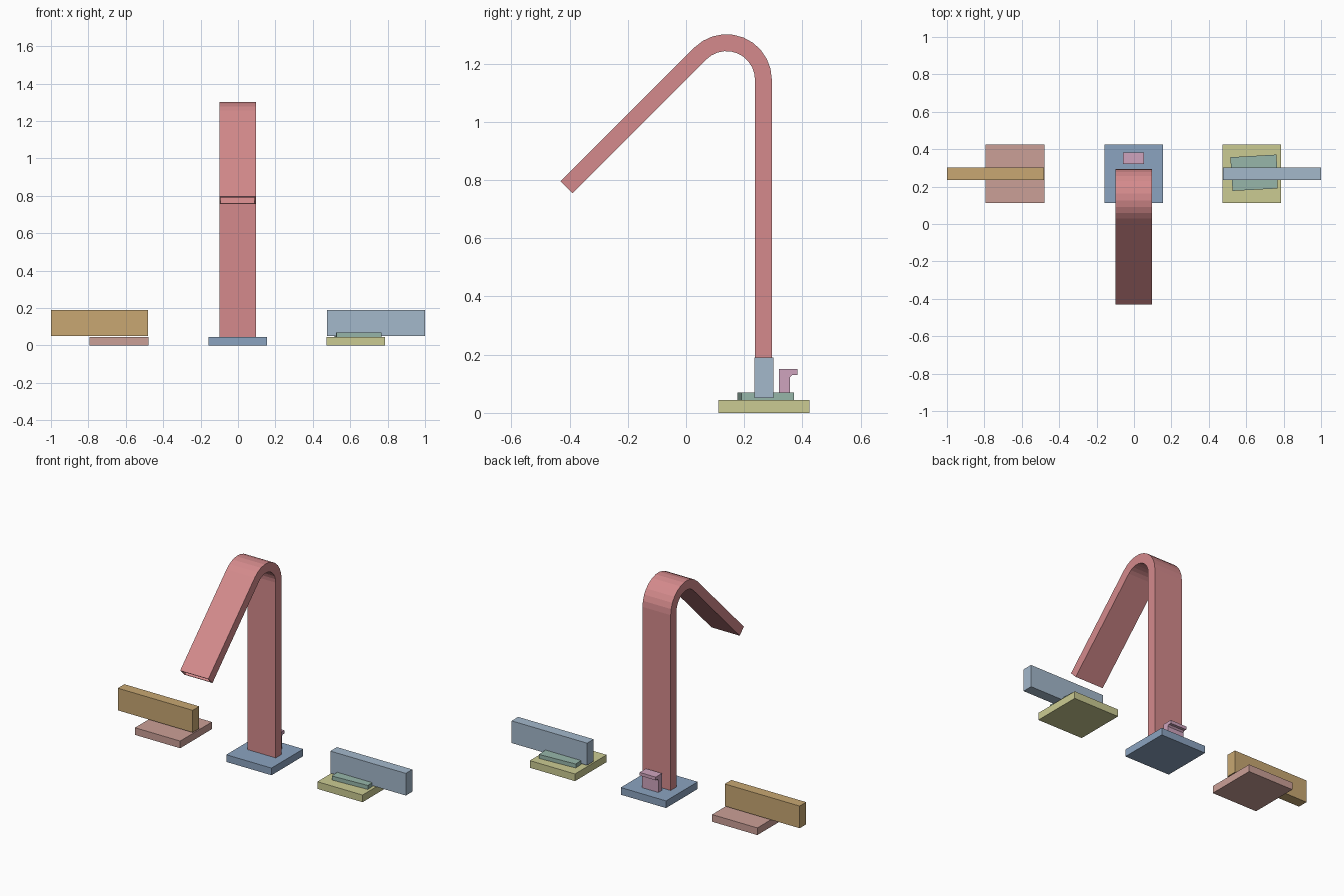
import bpy, bmesh
from math import radians, cos, sin
from mathutils import Vector, Matrix

cube = bpy.data.objects.get("Cube")
if cube:
    bpy.data.objects.remove(cube, do_unlink=True)


def material(name, rgb):
    m = bpy.data.materials.new(name)
    m.use_nodes = True
    m.diffuse_color = (*rgb, 1)
    m.node_tree.nodes["Principled BSDF"].inputs["Base Color"].default_value = (*rgb, 1)
    return m


coral = material("coral", (0.66, 0.255, 0.263))
steel_blue = material("steel blue", (0.26, 0.37, 0.53))
pale_blue = material("pale blue", (0.37, 0.48, 0.60))
ochre = material("ochre", (0.58, 0.39, 0.17))
rose = material("rose", (0.60, 0.35, 0.31))
olive = material("soft yellow", (0.60, 0.60, 0.29))
teal = material("sage teal", (0.31, 0.47, 0.40))
mauve = material("mauve", (0.62, 0.37, 0.51))


def finish(name, bm, mat):
    bmesh.ops.recalc_face_normals(bm, faces=bm.faces)
    mesh = bpy.data.meshes.new(name)
    bm.to_mesh(mesh)
    bm.free()
    mesh.materials.append(mat)
    obj = bpy.data.objects.new(name, mesh)
    bpy.context.collection.objects.link(obj)
    return obj


def box(name, low, high, mat):
    low, high = Vector(low), Vector(high)
    bm = bmesh.new()
    bmesh.ops.create_cube(bm, size=1)
    bmesh.ops.scale(bm, vec=high - low, verts=bm.verts)
    bmesh.ops.translate(bm, vec=(low + high) / 2, verts=bm.verts)
    return finish(name, bm, mat)


def prism(name, points, axis, mat):
    """Extrude a flat outline along a vector."""
    bm = bmesh.new()
    face = bm.faces.new([bm.verts.new(p) for p in points])
    out = bmesh.ops.extrude_face_region(bm, geom=[face], use_keep_orig=True)
    moved = [v for v in out["geom"] if isinstance(v, bmesh.types.BMVert)]
    bmesh.ops.translate(bm, vec=axis, verts=moved)
    return finish(name, bm, mat)


# Square base plates
BASE_TOP = 0.045
for name, x, mat in (("spout_base", -0.002, steel_blue),
                     ("left_handle_base", 0.63, olive),
                     ("right_handle_base", -0.636, rose)):
    box(name, (x - 0.157, 0.111, 0), (x + 0.157, 0.425, BASE_TOP), mat)

# Bar handles
box("left_handle", (0.476, 0.236, 0.051), (1.0, 0.301, 0.19), pale_blue)
box("right_handle", (-1.0, 0.236, 0.051), (-0.48, 0.301, 0.19), ochre)

# Slightly skewed plate under the left handle
prism("left_handle_plate",
      [(x, y, BASE_TOP) for x, y in
       ((0.515, 0.357), (0.762, 0.371), (0.768, 0.19), (0.527, 0.177))],
      (0, 0, 0.025), teal)

# Hooked drain lever behind the spout
prism("drain_lever",
      [(-0.058, y, z) for y, z in
       ((0.32, BASE_TOP), (0.357, BASE_TOP), (0.357, 0.122), (0.366, 0.131),
        (0.383, 0.131), (0.383, 0.151), (0.32, 0.151))],
      (0.112, 0, 0), mauve)

# Spout: hollow rectangular tube swept up, over the bend and down to the outlet
BEND_Y, BEND_Z, RADIUS = 0.139, 1.145, 0.127
STEPS, SWEEP = 10, radians(135)
path = [(0.266, BASE_TOP, 0)]
for i in range(STEPS + 1):
    a = SWEEP * i / STEPS
    path.append((BEND_Y + RADIUS * cos(a), BEND_Z + RADIUS * sin(a), a))
drop = 0.65
path.append((path[-1][0] - drop * sin(SWEEP), path[-1][1] + drop * cos(SWEEP), SWEEP))


def ring(bm, y, z, angle, half_width, half_depth):
    verts = []
    for sx, sd in ((-1, -1), (1, -1), (1, 1), (-1, 1)):
        verts.append(bm.verts.new((-0.002 + sx * half_width,
                                   y + sd * half_depth * cos(angle),
                                   z + sd * half_depth * sin(angle))))
    return verts


bm = bmesh.new()
rings = [ring(bm, *p, 0.098, 0.029) for p in path]
inner = [(path[0][0], path[0][1] + 0.01, 0)] + path[1:]
rings += [ring(bm, *p, 0.091, 0.022) for p in reversed(inner)]
for a, b in zip(rings, rings[1:]):
    for i in range(4):
        j = (i + 1) % 4
        bm.faces.new((a[i], a[j], b[j], b[i]))
bm.faces.new(rings[0])
bm.faces.new(rings[-1])
finish("spout", bm, coral)
